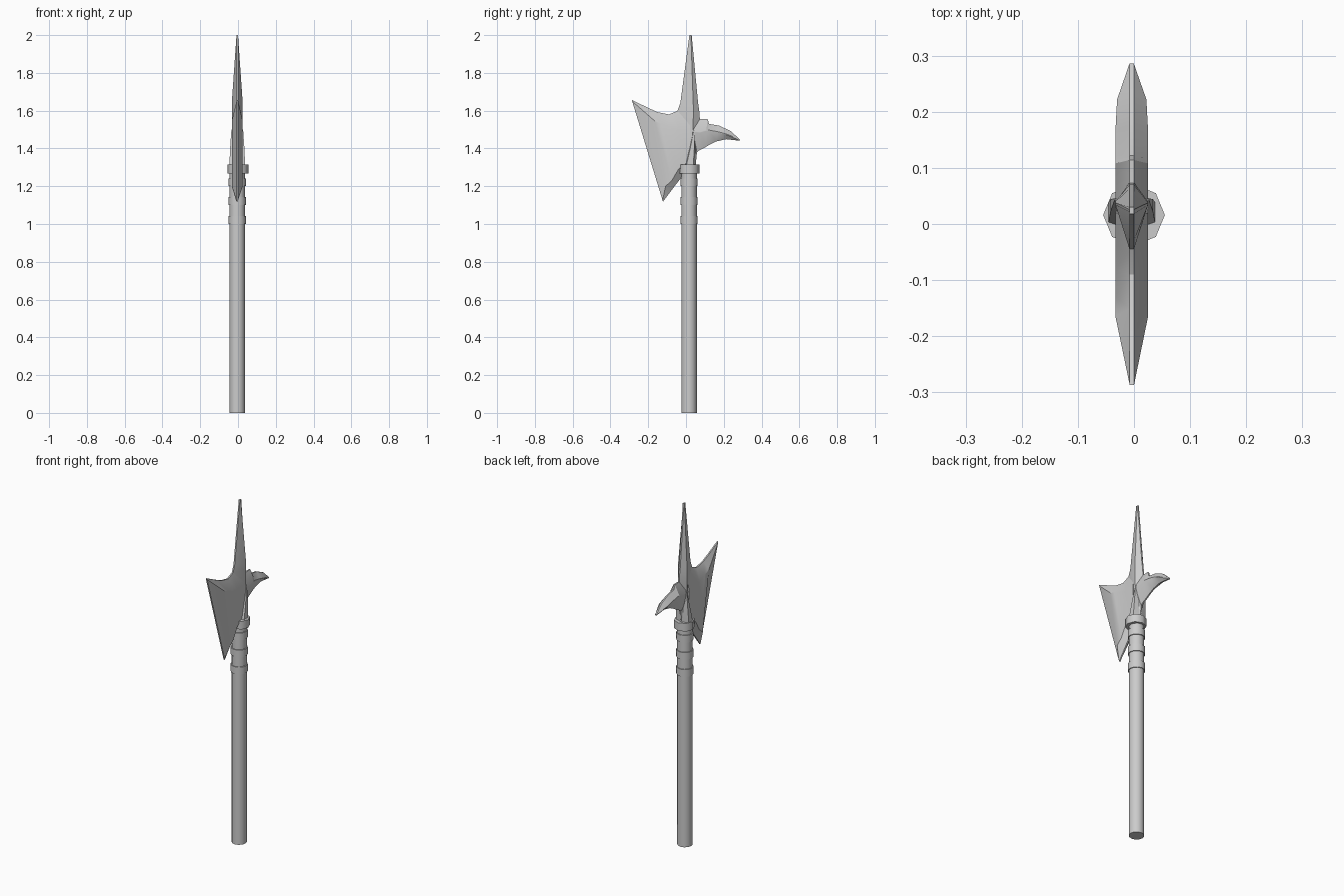
import bpy, bmesh, math

if "Cube" in bpy.data.objects:
    bpy.data.objects.remove(bpy.data.objects["Cube"])

CX, CY = -0.004, 0.016   # pole axis


def make(name, rings, angle=25):
    """Skin a list of equal-length point rings and cap both ends."""
    bm = bmesh.new()
    vs = [[bm.verts.new(p) for p in r] for r in rings]
    n = len(vs[0])
    for a, b in zip(vs, vs[1:]):
        for i in range(n):
            j = (i + 1) % n
            bm.faces.new((a[i], a[j], b[j], b[i]))
    bm.faces.new(vs[0])
    bm.faces.new(vs[-1])
    bmesh.ops.recalc_face_normals(bm, faces=bm.faces)
    me = bpy.data.meshes.new(name)
    bm.to_mesh(me)
    bm.free()
    ob = bpy.data.objects.new(name, me)
    bpy.context.collection.objects.link(ob)
    bpy.ops.object.select_all(action='DESELECT')
    ob.select_set(True)
    bpy.context.view_layer.objects.active = ob
    bpy.ops.object.shade_smooth_by_angle(angle=math.radians(angle))
    return ob


def tube(name, profile, sides, cx=CX):
    """Turned part from (radius, z) pairs."""
    make(name, [[(cx + r * math.cos(2 * math.pi * i / sides),
                  CY + r * math.sin(2 * math.pi * i / sides), z)
                 for i in range(sides)] for r, z in profile], 50)


def bevelled(name, stations):
    """Double-sided blade: each station is edge, ridge, ridge, edge, half thickness."""
    e = 0.004
    rings = []
    for a, u, l, b, t in stations:
        right = [(e, a), (t, u), (t, l), (e, b)]
        ring = [(CX + x, *p) for x, p in right]
        ring += [(CX - x, *p) for x, p in reversed(right)]
        rings.append(ring)
    make(name, rings)


# Pole with three bands and a larger octagonal collar
tube("pole", [(0.041, 0), (0.041, 1.29)], 12)
for k in range(3):
    z = 1.0 + 0.1 * k
    tube(f"pole_band_{k + 1}", [(0.046, z), (0.046, z + 0.042)], 12)
tube("collar", [(0.055, 1.268), (0.055, 1.315)], 8, 0)

T = 0.029
# Axe blade, cutting edge to centre
bevelled("axe_blade", [
    ((-.287, 1.657), (-.285, 1.650), (-.124, 1.125), (-.122, 1.118), .004),
    ((-.205, 1.617), (-.165, 1.545), (-.108, 1.20), (-.100, 1.147), T),
    ((-.150, 1.592), (-.130, 1.53), (-.075, 1.23), (-.070, 1.187), T),
    ((-.090, 1.580), (-.080, 1.51), (-.040, 1.29), (-.030, 1.240), T),
    ((-.050, 1.597), (-.040, 1.50), (0, 1.32), (0, 1.28), T),
    ((.020, 1.640), (.020, 1.50), (.025, 1.33), (.025, 1.30), T)])

# Top spike, tip to socket
spike = [(2.0, .018, .024, .030, .004), (1.64, -.030, .036, .064, T),
         (1.60, -.045, .038, .070, T), (1.55, -.045, .036, .074, T),
         (1.38, -.005, .030, .058, T), (1.30, -.015, .020, .050, T)]
bevelled("spike", [((l, z), (m - .002, z), (m + .002, z), (r, z), t)
                   for z, l, m, r, t in spike])

# Rear beak, root to tip
beak = [((.030, 1.560), (.03, 1.49), (.030, 1.350), T),
        ((.073, 1.557), (.073, 1.485), (.065, 1.387), T),
        ((.114, 1.557), (.108, 1.495), (.100, 1.405), T),
        ((.122, 1.530), (.122, 1.495), (.125, 1.420), T),
        ((.175, 1.521), (.168, 1.487), (.160, 1.437), T),
        ((.237, 1.492), (.222, 1.472), (.212, 1.449), T * .9),
        ((.286, 1.446), (.285, 1.444), (.284, 1.441), .004)]
bevelled("beak", [(a, (m[0], m[1] + .002), (m[0], m[1] - .002), b, t)
                  for a, m, b, t in beak])

# Pointed tongues rising from the collar on both faces
tongue = [(1.30, -.014, .000, .038, .052, .042), (1.40, .012, .022, .044, .054, .038),
          (1.50, .040, .042, .044, .046, .031)]
for side, s in (("left", -1), ("right", 1)):
    make(f"tongue_{side}", [[(CX, a, z), (CX + s * w, b, z), (CX + s * w, c, z), (CX, d, z)]
                            for z, a, b, c, d, w in tongue])
